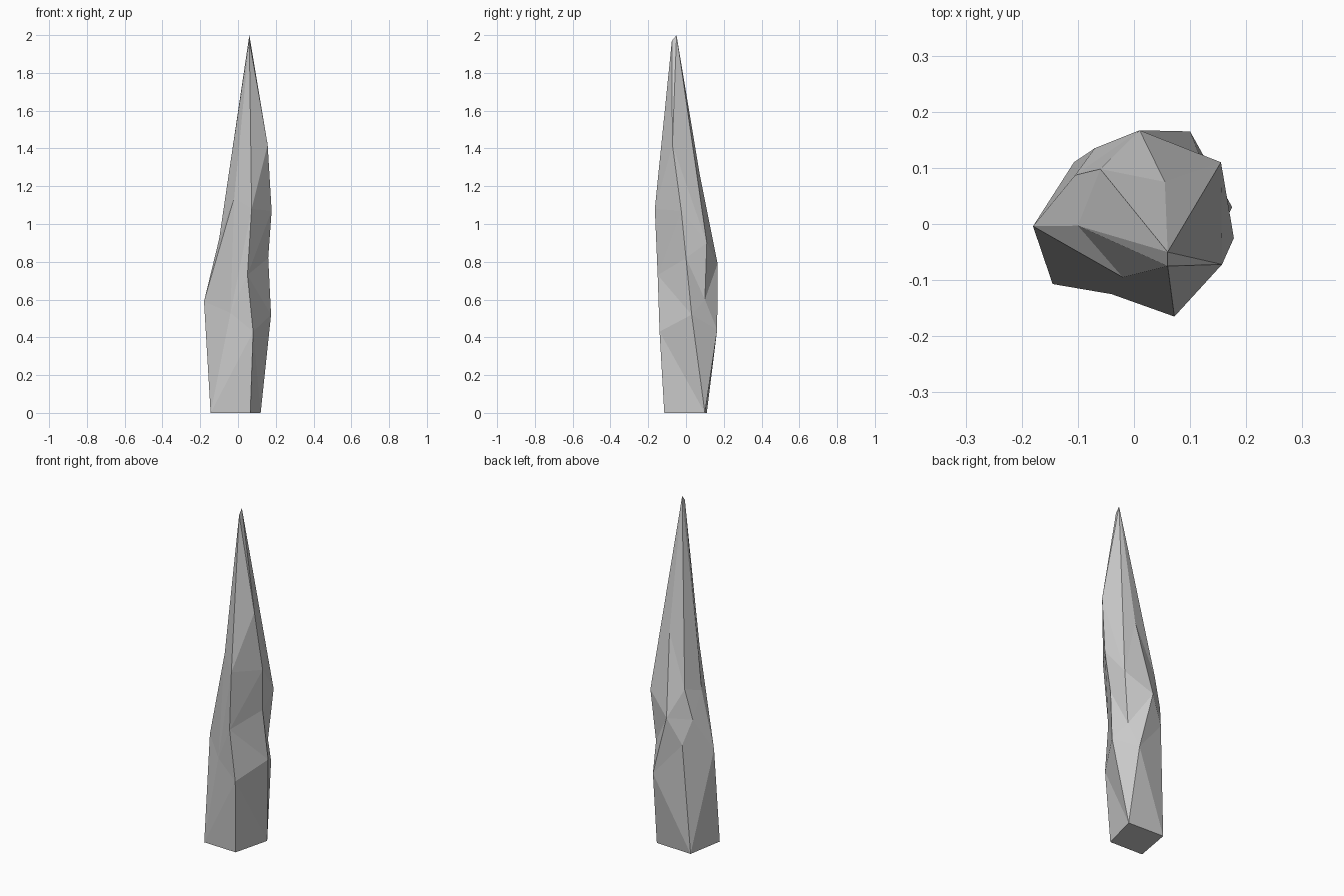
import bpy, bmesh

if "Cube" in bpy.data.objects:
    bpy.data.objects.remove(bpy.data.objects["Cube"])

# Points shared by neighbouring ridges
tip, front_tip = (.06, -.05, 2.0), (.06, -.075, 1.97)
base_fl, base_fr = (-.145, -.107, 0), (.065, -.115, 0)
base_br, base_bl = (.12, .10, 0), (-.107, .11, 0)
left_bulge, front_peak = (-.18, -.004, .59), (-.02, -.095, 1.14)
back_low, back_mid, back_top = (.10, .165, .44), (.01, .167, .79), (.055, .075, 1.25)
back_dent = (-.07, .135, .64)

# Ridge lines running from base to tip, counter-clockwise round the spire
ridges = [
    [base_fr, (.08, -.14, .43), (.05, -.15, .73), (.072, -.165, 1.08), front_tip],
    [base_br, (.175, .03, .52), (.16, 0, .82), (.178, -.025, 1.07), (.157, -.072, 1.42), tip],
    [base_br, back_low, (.125, .10, .60), (.155, .11, .90), tip],
    [base_br, back_low, back_mid, back_top, tip],
    [base_bl, back_dent, back_mid, back_top, tip],
    [base_bl, back_dent, (-.105, .087, .78), (-.06, .098, .95), tip],
    [base_fl, left_bulge, (-.10, -.003, .92), tip],
    [base_fl, left_bulge, front_peak, front_tip],
    [base_fl, (-.04, -.125, .53), front_peak, front_tip],
]

bm = bmesh.new()
verts = {}


def vert(p):
    if p not in verts:
        verts[p] = bm.verts.new(p)
    return verts[p]


def stitch(a, b):
    """Fill between two ridges with triangles, always climbing to the lower next point."""
    i = j = 0
    while i < len(a) - 1 or j < len(b) - 1:
        step_a = j == len(b) - 1 or (i < len(a) - 1 and a[i + 1][2] <= b[j + 1][2])
        tri = (a[i], b[j], a[i + 1] if step_a else b[j + 1])
        if len(set(tri)) == 3:
            bm.faces.new([vert(p) for p in tri])
        i, j = (i + 1, j) if step_a else (i, j + 1)


# Rock spire sides and base
for k, ridge in enumerate(ridges):
    stitch(ridge, ridges[(k + 1) % len(ridges)])
bm.faces.new([vert(p) for p in (base_fl, base_bl, base_br, base_fr)])
bmesh.ops.recalc_face_normals(bm, faces=bm.faces)

mesh = bpy.data.meshes.new("rock_spire")
bm.to_mesh(mesh)
bm.free()
bpy.context.collection.objects.link(bpy.data.objects.new("rock_spire", mesh))
